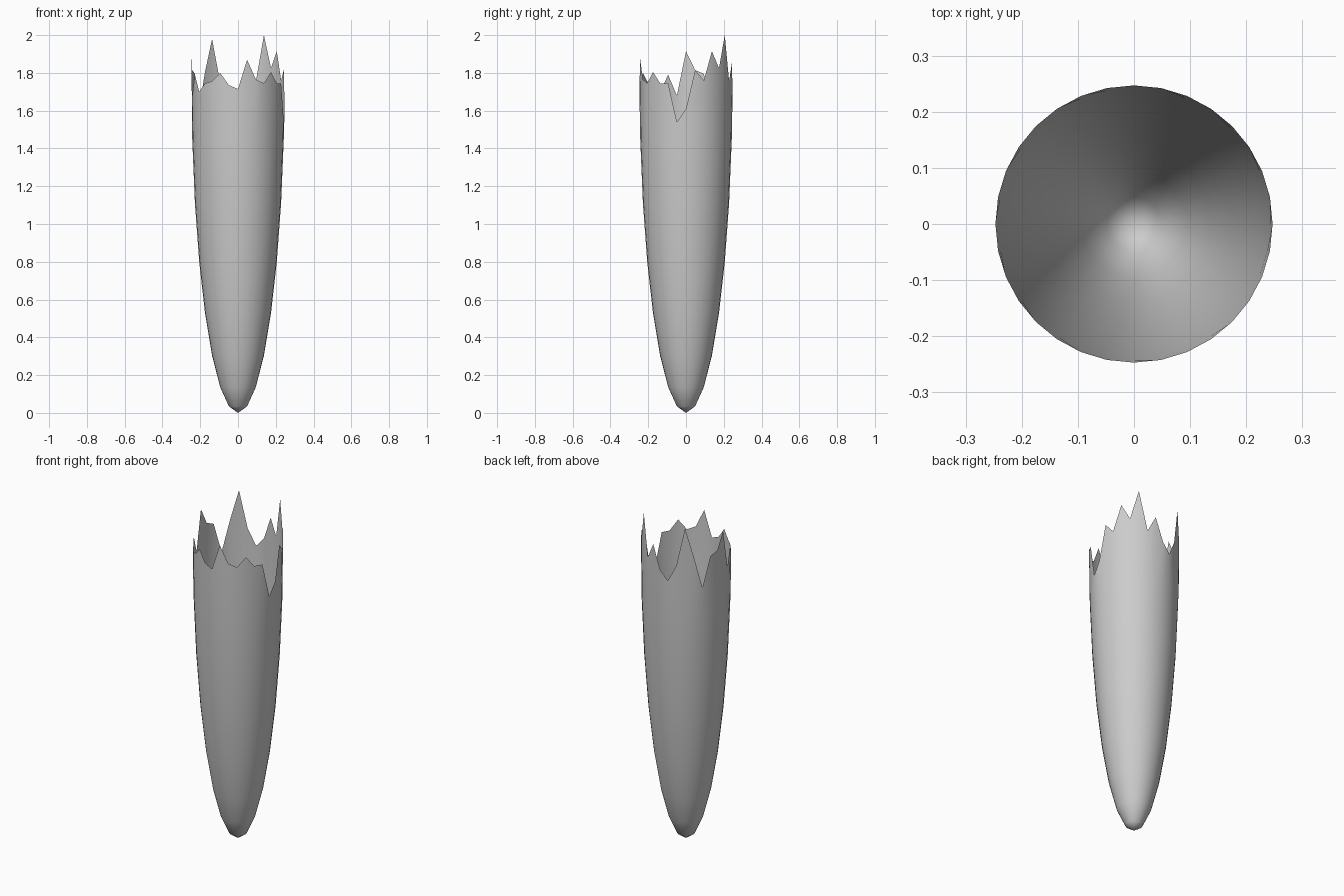
import bpy, bmesh
from math import sin, cos, pi

if "Cube" in bpy.data.objects:
    bpy.data.objects.remove(bpy.data.objects["Cube"])

SIDES, RINGS = 32, 8
RADIUS, HEIGHT = 0.247, 1.8

# Height of the broken rim at each side, counter-clockwise from +x
RIM = [1.61, 1.815, 1.76, 1.915, 1.825, 2.0, 1.755, 1.85,
       1.71, 1.655, 1.75, 1.98, 1.805, 1.615, 1.795, 1.815,
       1.915, 1.68, 1.79, 1.70, 1.745, 1.755, 1.80, 1.735,
       1.715, 1.87, 1.765, 1.745, 1.805, 1.745, 1.745, 1.54]

# Open shell: stretched half sphere with a jagged top edge
bm = bmesh.new()
tip = bm.verts.new((0, 0, 0))
rings = []
for i in range(1, RINGS + 1):
    t = i / RINGS * pi / 2
    r = RADIUS * sin(t)
    ring = []
    for k in range(SIDES):
        a = 2 * pi * k / SIDES
        z = RIM[k] if i == RINGS else HEIGHT * (1 - cos(t))
        ring.append(bm.verts.new((r * cos(a), r * sin(a), z)))
    rings.append(ring)

for k in range(SIDES):
    n = (k + 1) % SIDES
    bm.faces.new((tip, rings[0][n], rings[0][k]))
    for low, high in zip(rings, rings[1:]):
        bm.faces.new((low[k], low[n], high[n], high[k]))

for f in bm.faces:
    f.smooth = True

mesh = bpy.data.meshes.new("jagged_shell")
bm.to_mesh(mesh)
bm.free()
shell = bpy.data.objects.new("jagged_shell", mesh)
bpy.context.collection.objects.link(shell)
